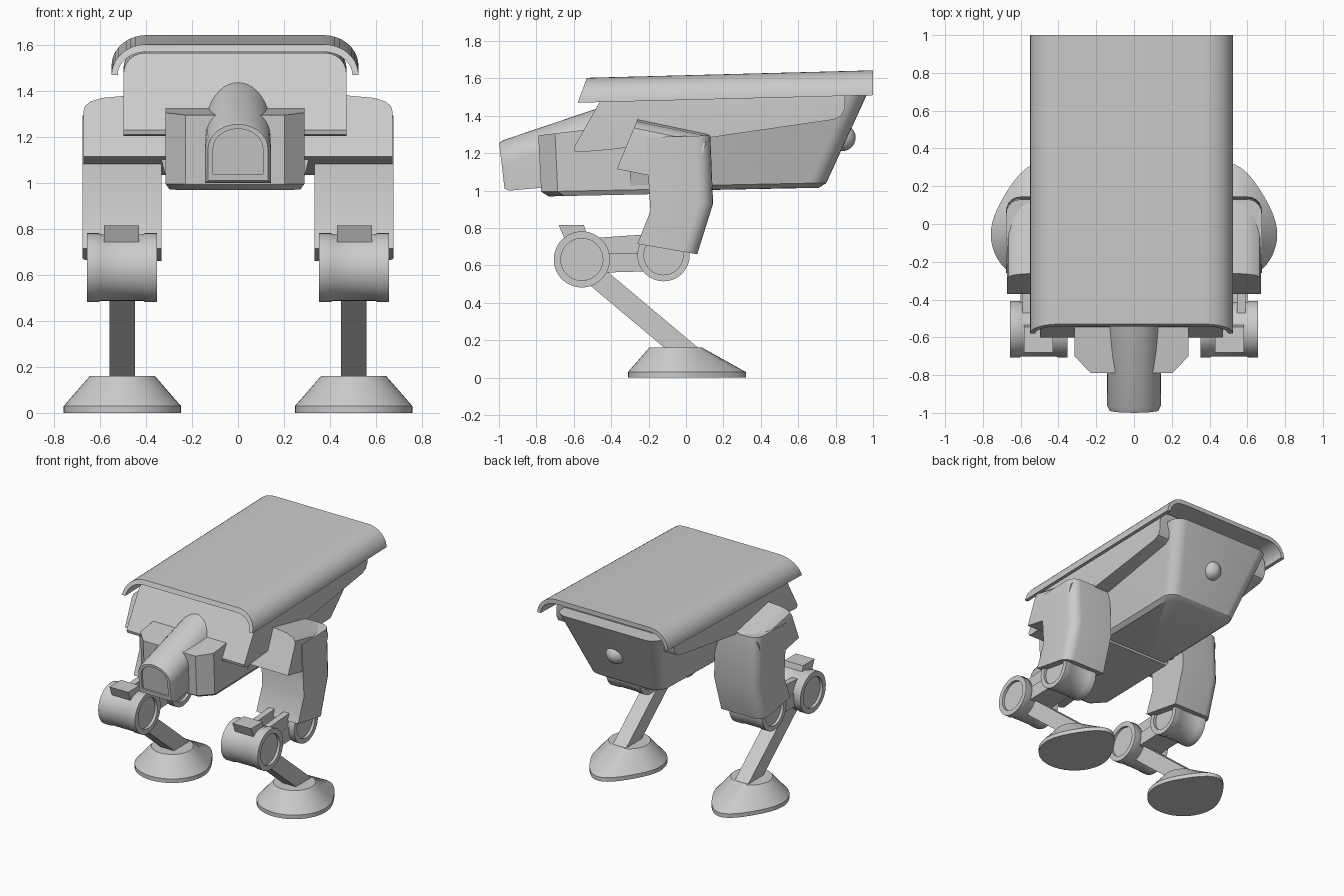
import bpy, bmesh, math
from mathutils import Vector

if "Cube" in bpy.data.objects:
    bpy.data.objects.remove(bpy.data.objects["Cube"])

grey = bpy.data.materials.new("light_grey")
grey.diffuse_color = (0.6, 0.6, 0.6, 1)
grey.use_nodes = True
grey.node_tree.nodes["Principled BSDF"].inputs["Base Color"].default_value = grey.diffuse_color
BODY_X = -0.013


def loft(name, rings, shift=0.0, bevel=None):
    """Skin equal-length rings of points; bevel = (edge test, width, segments)."""
    bm = bmesh.new()
    vs = [[bm.verts.new((p[0] + shift, p[1], p[2])) for p in ring] for ring in rings]
    n = len(rings[0])
    for a, b in zip(vs, vs[1:]):
        for i in range(n):
            j = (i + 1) % n
            bm.faces.new((a[i], a[j], b[j], b[i]))
    bm.faces.new(vs[0][::-1])
    bm.faces.new(vs[-1])
    bmesh.ops.recalc_face_normals(bm, faces=bm.faces)
    if bevel:
        test, width, seg = bevel
        picked = [e for e in bm.edges if test(e.verts[0].co, e.verts[1].co)]
        bmesh.ops.bevel(bm, geom=picked, offset=width, segments=seg,
                        profile=0.5, affect='EDGES')
    me = bpy.data.meshes.new(name)
    bm.to_mesh(me)
    bm.free()
    ob = bpy.data.objects.new(name, me)
    bpy.context.collection.objects.link(ob)
    me.materials.append(grey)
    bpy.ops.object.select_all(action='DESELECT')
    ob.select_set(True)
    bpy.context.view_layer.objects.active = ob
    bpy.ops.object.shade_smooth_by_angle(angle=math.radians(30))
    return ob


def prism(name, pts, x0, x1, shift=0.0, bevel=None):
    """Extrude a side (y, z) profile across x."""
    return loft(name, [[(x, y, z) for y, z in pts] for x in (x0, x1)], shift, bevel)


def drum(name, s, y, z, r, x0, x1):
    """Joint cylinder along x with flanged, recessed ends."""
    half = [(0.02, 0.75), (0, 0.75), (0, 1), (0.05, 1), (0.06, 0.965)]
    spec = [(x0 + d, k) for d, k in half] + [(x1 - d, k) for d, k in half[::-1]]
    t = [2 * math.pi * i / 40 for i in range(40)]
    loft(name, [[(s * x, y + r * k * math.cos(a), z + r * k * math.sin(a)) for a in t]
                for x, k in spec])


# --- Roof shield: thin curved shell, front cut on a slant
def roof_edge(a, b, n=10):
    right = [(0.385 + a * math.sin(t), 1.47 + b * math.cos(t))
             for t in [math.pi / 2 * i / n for i in range(n + 1)]]
    return [(-x, z) for x, z in right[::-1]] + right


section = roof_edge(0.152, 0.133) + roof_edge(0.125, 0.10)[::-1]
loft("roof_shield",
     [[(x, -0.53 - (1.603 - z) * 0.37, z) for x, z in section],
      [(x, 1.0, z + 0.04) for x, z in section]], BODY_X)

# --- Upper hood with rounded top corners
hood = [(-0.60, 1.23), (-0.595, 1.21), (-0.57, 1.205), (-0.4, 1.22), (0.15, 1.287),
        (0.79, 1.38), (0.83, 1.40), (0.85, 1.44), (0.85, 1.59), (-0.41, 1.565)]
prism("upper_hood", hood, -0.485, 0.485, BODY_X,
      (lambda a, b: abs(a.x - b.x) < 1e-4 and min(a.z, b.z) > 1.55, 0.09, 6))


# --- Lower hull: flares upward, rounded rear corners
def hull_ring(hx, y0, y1, z, r=0.09):
    pts = [(-hx, y0, z - 0.02), (hx, y0, z - 0.02)]
    for cx, start in ((hx - r, 0), (r - hx, math.pi / 2)):
        for i in range(7):
            t = start + math.pi / 2 * i / 6
            pts.append((cx + r * math.cos(t), y1 - r + r * math.sin(t), z))
    return pts


loft("lower_hull", [hull_ring(0.27, -0.3, 0.71, 1.015), hull_ring(0.30, -0.3, 0.75, 1.04),
                    hull_ring(0.42, -0.3, 0.97, 1.52)], BODY_X)

# --- Front block with chamfered corners
plan = [(-0.215, -0.79), (0.215, -0.79), (0.302, -0.70), (0.302, 0.0),
        (-0.302, 0.0), (-0.302, -0.70)]
loft("front_block",
     [[(x * 0.94, y * 0.93, 0.985 + 0.02 * y) for x, y in plan],
      [(x, y * 0.98, 1.01 + 0.02 * y) for x, y in plan],
      [(x, y, 1.295 + 0.12 * (y + 0.79)) for x, y in plan]], BODY_X)


# --- Snout: tapering arch with a recessed lens face
def arch(w, zb, zs, zt, y):
    top = [(w * math.cos(t), zs + (zt - zs) * math.sin(t))
           for t in [math.pi * i / 20 for i in range(21)]]
    return [(x, y + (1.26 - z) * 0.12, z) for x, z in [(-w, zb), (w, zb)] + top]


loft("snout", [arch(0.108, 1.04, 1.15, 1.235, -0.985), arch(0.108, 1.04, 1.15, 1.235, -1.0),
               arch(0.13, 1.01, 1.15, 1.255, -1.0), arch(0.143, 1.0, 1.15, 1.27, -0.975),
               arch(0.138, 1.05, 1.30, 1.45, -0.42)])

# --- Rear knob
knob = []
for i in range(13):
    t = math.pi * (i + 0.02) / 12.04
    knob.append([(0.072 * math.sin(t) * math.cos(a), 0.835 - 0.072 * math.cos(t),
                  1.283 + 0.072 * math.sin(t) * math.sin(a))
                 for a in [2 * math.pi * k / 24 for k in range(24)]])
loft("rear_knob", knob, BODY_X)


# --- Legs, one per side
def foot_ring(r, z, tip, yc=-0.055):
    ring = []
    for i in range(48):
        t = 2 * math.pi * i / 48
        ring.append((r * math.cos(t),
                     yc + r * math.sin(t) + tip * max(0, math.sin(t)) ** 4, z))
    return ring


shoulder_xz = [(0.27, 1.115), (0.672, 1.115), (0.672, 1.31), (0.665, 1.335), (0.64, 1.355),
               (0.59, 1.37), (0.48, 1.38), (0.27, 1.38)]
arm = [(-0.215, 1.285), (0.13, 1.295), (0.145, 0.93), (0.06, 0.66), (-0.26, 0.715),
       (-0.19, 0.89)]

for s, side in ((1, "right"), (-1, "left")):
    loft("shoulder_" + side,
         [[(s * x, -0.37 + (z - 1.115) * 0.415, z) for x, z in shoulder_xz],
          [(s * x, 0.04 + (z - 1.115) * 0.30, z - 0.08) for x, z in shoulder_xz]])
    prism("upper_arm_" + side, arm, s * 0.333, s * 0.677, 0.0,
          (lambda a, b: abs(a.x - b.x) < 1e-4 and min(a.y, b.y) > 0.05
           and abs(a.x) > 0.5, 0.075, 5))
    drum("elbow_drum_" + side, s, -0.12, 0.655, 0.14, 0.37, 0.645)
    drum("knee_drum_" + side, s, -0.557, 0.632, 0.15, 0.353, 0.657)
    # Forearm: solid core with two raised rails
    prism("forearm_core_" + side, [(-0.5, 0.56), (-0.15, 0.57), (-0.15, 0.67), (-0.5, 0.66)],
          s * 0.41, s * 0.60)
    for k, x in enumerate((0.425, 0.545)):
        prism("forearm_rail_%s_%d" % (side, k),
              [(-0.52, 0.65), (-0.15, 0.66), (-0.15, 0.77), (-0.52, 0.745)],
              s * x, s * (x + 0.045))
    prism("knee_cap_" + side, [(-0.64, 0.72), (-0.68, 0.815), (-0.545, 0.815), (-0.52, 0.72)],
          s * 0.43, s * 0.583)
    # Shin: slanted square bar
    a, b = Vector((-0.52, 0.575)), Vector((0.04, 0.105))
    d = (b - a).normalized()
    n = Vector((-d.y, d.x)) * 0.058
    prism("shin_" + side, [tuple(p) for p in (a - n, b - n, b + n, a + n)],
          s * 0.447, s * 0.558)
    # Foot: cone with a rear spur
    loft("foot_" + side, [foot_ring(0.255, 0, 0.12), foot_ring(0.255, 0.03, 0.12),
                          foot_ring(0.142, 0.16, 0)], s * 0.503)
